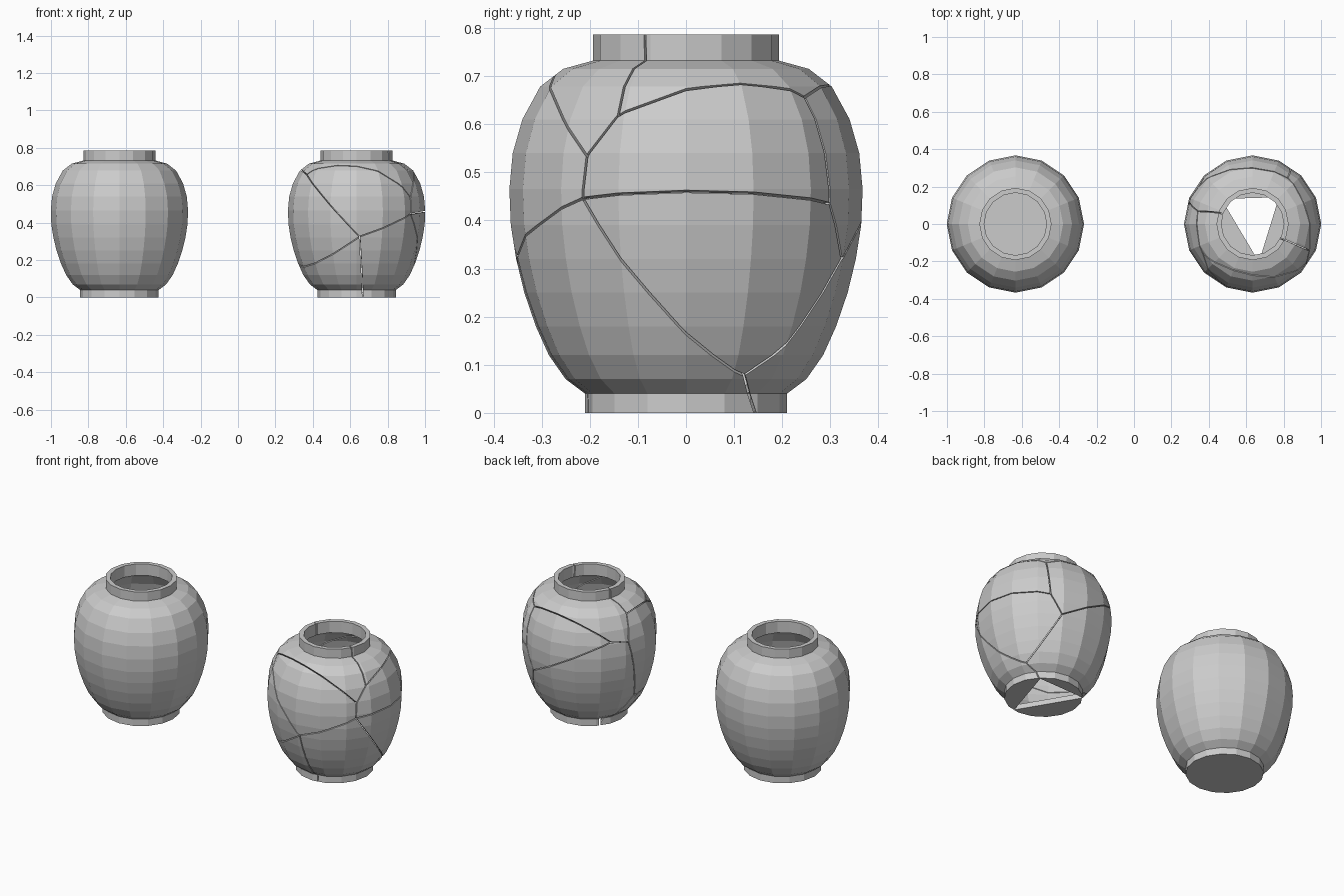
import bpy, bmesh, math
from mathutils import Vector

if "Cube" in bpy.data.objects:
    bpy.data.objects.remove(bpy.data.objects["Cube"])

SIDES, OFFSET = 16, 0.634
CENTRE = Vector((0, 0, 0.4))
# closed-wall profile (radius, height): outside going up, then inside going down
PROFILE = [(0.21, 0), (0.21, 0.04), (0.25, 0.07), (0.285, 0.12), (0.312, 0.18),
           (0.336, 0.25), (0.353, 0.32), (0.364, 0.39), (0.367, 0.465), (0.36, 0.54),
           (0.34, 0.61), (0.303, 0.678), (0.255, 0.715), (0.193, 0.732), (0.193, 0.786),
           (0.167, 0.786), (0.167, 0.718), (0.24, 0.695), (0.285, 0.655), (0.318, 0.60),
           (0.335, 0.54), (0.342, 0.465), (0.338, 0.39), (0.327, 0.32), (0.31, 0.25),
           (0.286, 0.18), (0.258, 0.12), (0.22, 0.07), (0.18, 0.03)]


def make_object(name, bm):
    bmesh.ops.recalc_face_normals(bm, faces=bm.faces)
    mesh = bpy.data.meshes.new(name)
    bm.to_mesh(mesh)
    bm.free()
    obj = bpy.data.objects.new(name, mesh)
    bpy.context.collection.objects.link(obj)
    return obj


def vase(name):
    bm = bmesh.new()
    rings = []
    for r, z in PROFILE:
        rings.append([bm.verts.new((r * math.cos(2 * math.pi * i / SIDES),
                                    r * math.sin(2 * math.pi * i / SIDES), z))
                      for i in range(SIDES)])
    for a, b in zip(rings, rings[1:]):
        for i in range(SIDES):
            j = (i + 1) % SIDES
            bm.faces.new((a[i], a[j], b[j], b[i]))
    bm.faces.new(rings[0])
    bm.faces.new(rings[-1])
    return make_object(name, bm)


def crack_cutter(p, q, width=0.005):
    """Thin fan-shaped slab in the plane through the vase centre, p and q."""
    d0, d1 = (Vector(p) - CENTRE).normalized(), (Vector(q) - CENTRE).normalized()
    n = d0.cross(d1).normalized() * width / 2
    steps = max(1, math.ceil(d0.angle(d1) / 0.3))
    bm = bmesh.new()
    rows = []
    for i in range(steps + 1):
        # overshoot slightly so cracks meet at the junctions
        t = -0.006 + 1.012 * i / steps
        ang = d0.angle(d1)
        d = (d0 * math.sin((1 - t) * ang) + d1 * math.sin(t * ang)).normalized()
        rows.append([bm.verts.new(CENTRE + d * r + n * s)
                     for r, s in ((0.13, -1), (0.6, -1), (0.6, 1), (0.13, 1))])
    for a, b in zip(rows, rows[1:]):
        for i in range(4):
            j = (i + 1) % 4
            bm.faces.new((a[i], a[j], b[j], b[i]))
    bm.faces.new(rows[0])
    bm.faces.new(rows[-1])
    return make_object("crack_cutter", bm)


def floor_cutter(corners):
    bm = bmesh.new()
    low = [bm.verts.new((x, y, -0.1)) for x, y in corners]
    high = [bm.verts.new((x, y, 0.06)) for x, y in corners]
    bm.faces.new(low)
    bm.faces.new(high)
    for i in range(3):
        j = (i + 1) % 3
        bm.faces.new((low[i], low[j], high[j], high[i]))
    return make_object("floor_cutter", bm)


# intact vase
whole = vase("whole_vase")
whole.location.x = -OFFSET

# broken vase: crack junctions on the surface
right_mid, right_up, right_top = (0.283, -0.21, 0.445), (0.28, -0.2, 0.53), (0.30, -0.14, 0.615)
front_left, front_mid = (-0.275, -0.16, 0.665), (0.016, -0.35, 0.325)
left_low, left_top = (-0.305, 0.02, 0.18), (-0.30, 0.07, 0.68)
left_mid, back_left = (-0.327, 0.111, 0.53), (-0.28, 0.20, 0.55)
back_top, back_mid, back_low = (0.19, 0.25, 0.66), (0.20, 0.30, 0.435), (0.14, 0.325, 0.32)
right_low = (0.22, 0.12, 0.08)
foot = [(0.034, -0.203), (0.141, 0.143), (-0.167, 0.134)]
foot_front, foot_right, foot_left = [(x, y, 0) for x, y in foot]

# chains of junctions that a crack follows
CRACKS = [
    (right_mid, right_up, right_top, (0.175, -0.085, 0.73), (0.13, -0.07, 0.80)),
    (right_up, front_left, front_mid, right_mid),
    (front_mid, foot_front),
    (front_mid, left_low, foot_left),
    (front_left, left_top, (-0.18, 0.06, 0.73), (-0.14, 0.047, 0.80)),
    (left_low, left_mid, left_top),
    (left_mid, back_left, back_top, right_top),
    (back_left, back_low, back_mid, back_top),
    (back_mid, right_mid, right_low, back_low),
    (right_low, foot_right),
]

broken = vase("cracked_vase")
cutters = [floor_cutter(foot)]
for chain in CRACKS:
    cutters += [crack_cutter(p, q) for p, q in zip(chain, chain[1:])]
for c in cutters:
    c.hide_render = True
    mod = broken.modifiers.new("cut", 'BOOLEAN')
    mod.operation, mod.solver, mod.object = 'DIFFERENCE', 'EXACT', c

# apply the cuts and remove the cutters
graph = bpy.context.evaluated_depsgraph_get()
cut_mesh = bpy.data.meshes.new_from_object(broken.evaluated_get(graph))
broken.modifiers.clear()
broken.data = cut_mesh
for c in cutters:
    bpy.data.objects.remove(c)
broken.location.x = OFFSET
